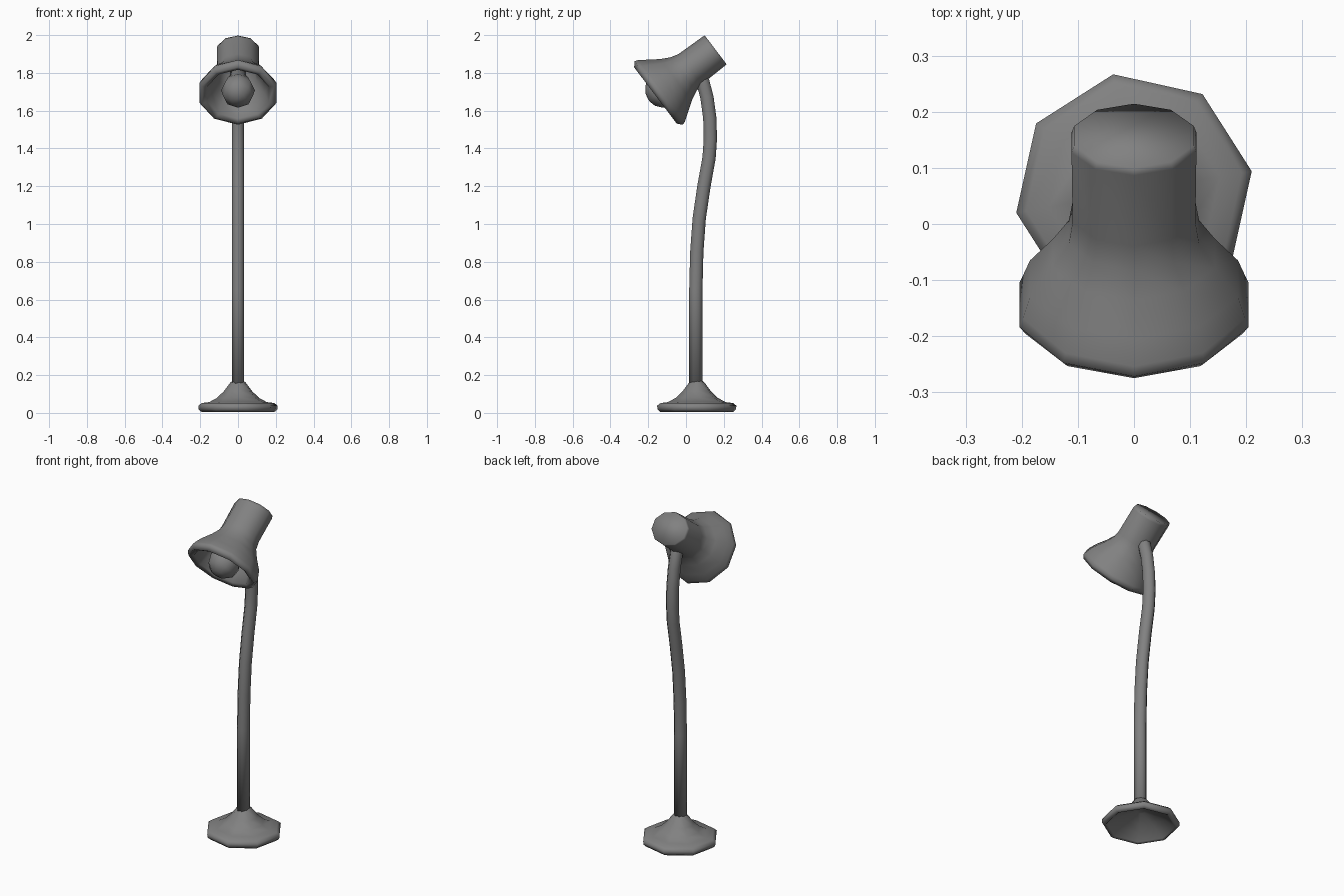
import bpy
import bmesh
import math
from mathutils import Vector

if "Cube" in bpy.data.objects:
    bpy.data.objects.remove(bpy.data.objects["Cube"])

# Dark grey finish shared by all parts
grey = bpy.data.materials.new("dark_grey")
grey.diffuse_color = (0.22, 0.22, 0.22, 1)
grey.use_nodes = True
grey.node_tree.nodes["Principled BSDF"].inputs["Base Color"].default_value = grey.diffuse_color


def loft(name, rings, sides, phase=0.0):
    """Skin rings of (centre, up vector, x radius, up radius), first vertex along up."""
    bm = bmesh.new()
    loops = []
    for centre, up, rx, ru in rings:
        loop = []
        for i in range(sides):
            a = phase + math.tau * i / sides
            loop.append(bm.verts.new(centre + Vector((rx * math.sin(a), 0, 0)) + up * (ru * math.cos(a))))
        loops.append(loop)
    for a, b in zip(loops, loops[1:]):
        for i in range(sides):
            j = (i + 1) % sides
            bm.faces.new((a[i], a[j], b[j], b[i]))
    bm.faces.new(loops[0])
    bm.faces.new(loops[-1])
    bmesh.ops.recalc_face_normals(bm, faces=bm.faces)
    for f in bm.faces:
        f.smooth = True
    mesh = bpy.data.meshes.new(name)
    bm.to_mesh(mesh)
    bm.free()
    mesh.materials.append(grey)
    obj = bpy.data.objects.new(name, mesh)
    bpy.context.collection.objects.link(obj)
    return obj


def lathe_rings(origin, axis, up, profile):
    """Profile rows: distance along axis, x radius, up radius."""
    return [(origin + axis * t, up, rx, ru) for t, rx, ru in profile]


# Base: octagonal foot, hollow underneath
foot = [(0.10, 0.025), (0.07, 0.085), (0.045, 0.14), (0.012, 0.185), (0.004, 0.195),
        (0.018, 0.211), (0.038, 0.213), (0.052, 0.195), (0.057, 0.155),
        (0.08, 0.112), (0.115, 0.076), (0.16, 0.042), (0.17, 0.03)]
loft("base", lathe_rings(Vector((0, 0.057, 0)), Vector((0, 0, 1)), Vector((0, 1, 0)),
                         [(z, r, r) for z, r in foot]), 8, math.radians(-10))

# Stem: gently bent tube
path = [Vector((0, y, z)) for y, z in
        [(0.052, 0.13), (0.052, 0.65), (0.057, 0.85), (0.07, 1.03), (0.095, 1.2), (0.122, 1.35),
         (0.129, 1.45), (0.126, 1.56), (0.111, 1.67), (0.09, 1.75), (0.065, 1.80)]]
stem = []
for i, p in enumerate(path):
    t = (path[min(i + 1, len(path) - 1)] - path[max(i - 1, 0)]).normalized()
    stem.append((p, Vector((0, t.z, -t.y)), 0.035, 0.038))
loft("stem", stem, 8, math.pi / 8)

# Shade: tilted bell with a thick rim and hollow inside
origin = Vector((0, 0.157, 1.922))
axis = Vector((0, -0.797, -0.604))
up = Vector((0, -0.604, 0.797))
bell = [(0.0, 0.112, 0.095), (0.015, 0.117, 0.097), (0.17, 0.115, 0.101), (0.215, 0.122, 0.113),
        (0.263, 0.152, 0.138), (0.32, 0.195, 0.177), (0.36, 0.208, 0.205), (0.378, 0.215, 0.211),
        (0.4, 0.202, 0.187), (0.388, 0.172, 0.162), (0.32, 0.146, 0.141), (0.23, 0.104, 0.099),
        (0.14, 0.085, 0.08)]
loft("shade", lathe_rings(origin, axis, up, bell), 10)

# Bulb
bulb = [(0.13, 0.04, 0.04), (0.26, 0.045, 0.045), (0.31, 0.075, 0.075), (0.355, 0.09, 0.09),
        (0.405, 0.078, 0.078), (0.435, 0.042, 0.042), (0.443, 0.01, 0.01)]
loft("bulb", lathe_rings(origin, axis, up, bulb), 8)
